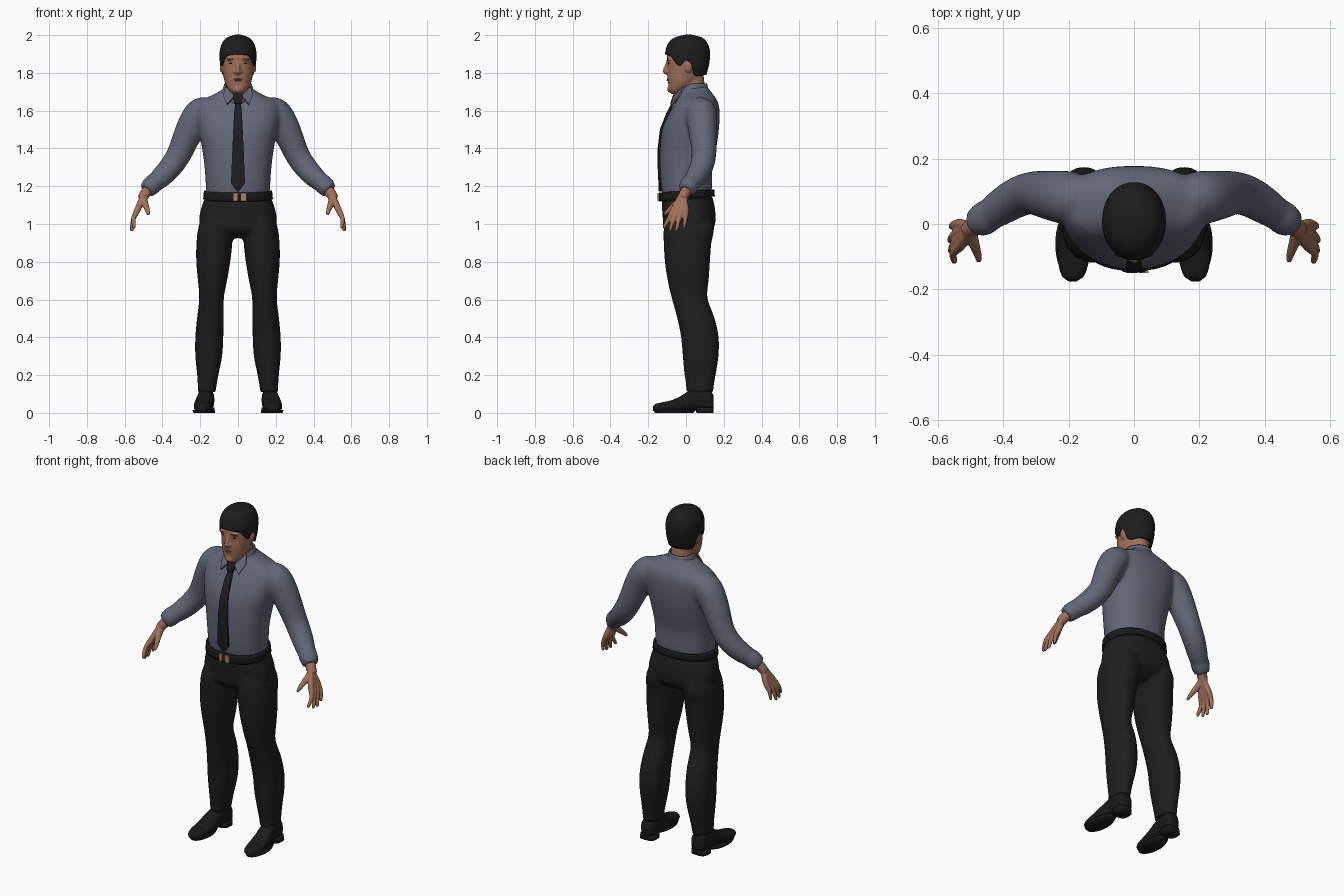
import bpy, bmesh, math
from mathutils import Vector, Matrix

if "Cube" in bpy.data.objects:
    bpy.data.objects.remove(bpy.data.objects["Cube"])


def material(name, rgb):
    m = bpy.data.materials.new(name)
    m.diffuse_color = (*rgb, 1)
    m.use_nodes = True
    m.node_tree.nodes["Principled BSDF"].inputs["Base Color"].default_value = m.diffuse_color
    return m


SHIRT = material("slate shirt", (0.125, 0.135, 0.185))
BLACK = material("black cloth", (0.013, 0.013, 0.013))
LEATHER = material("black leather", (0.010, 0.010, 0.011))
HAIR = material("black hair", (0.012, 0.012, 0.012))
SKIN = material("skin", (0.36, 0.165, 0.10))
LIP = material("lips", (0.24, 0.09, 0.06))
BRASS = material("buckle", (0.42, 0.22, 0.12))


def interp(rows, t):
    """Smooth lookup in rows whose first entry is the ascending key."""
    t = min(max(t, rows[0][0]), rows[-1][0])
    i = next(k for k in range(len(rows) - 1) if t <= rows[k + 1][0])
    a, b = rows[i], rows[i + 1]
    p, n = rows[max(i - 1, 0)], rows[min(i + 2, len(rows) - 1)]
    h = b[0] - a[0]
    u = (t - a[0]) / h
    out = []
    for k in range(1, len(a)):
        m0 = (b[k] - p[k]) / (b[0] - p[0]) * h
        m1 = (n[k] - a[k]) / (n[0] - a[0]) * h
        out.append((2*u**3 - 3*u**2 + 1) * a[k] + (u**3 - 2*u**2 + u) * m0
                   + (3*u**2 - 2*u**3) * b[k] + (u**3 - u**2) * m1)
    return out


def skin_rings(bm, rings, caps=True):
    vs = [[bm.verts.new(p) for p in r] for r in rings]
    n = len(vs[0])
    for a, b in zip(vs, vs[1:]):
        for j in range(n):
            bm.faces.new((a[j], a[(j+1) % n], b[(j+1) % n], b[j]))
    if caps:
        bm.faces.new(vs[0])
        bm.faces.new(vs[-1])


def loft(bm, rows, lo=None, hi=None, power=2.0, side=1, along_y=False,
         caps=True, steps=24, n=40, ease=False):
    """Rows: (height, front, back, centre x, half width). lo/hi may vary by facing."""
    lo = lo or (lambda f: rows[0][0])
    hi = hi or (lambda f: rows[-1][0])
    rings = []
    for s in range(steps + 1):
        u = math.sin(s / steps * math.pi / 2) if ease else s / steps
        ring = []
        for j in range(n):
            a = 2 * math.pi * j / n
            c, d = math.cos(a), math.sin(a)
            z = lo(-d) + (hi(-d) - lo(-d)) * u
            fr, bk, cx, rx = interp(rows, z)
            x = cx + rx * math.copysign(abs(c) ** (2 / power), c)
            y = (fr + bk) / 2 + (bk - fr) / 2 * math.copysign(abs(d) ** (2 / power), d)
            ring.append((side * x, z, y) if along_y else (side * x, y, z))
        rings.append(ring)
    skin_rings(bm, rings, caps)


def tube(bm, pts, side=1, n=20, sub=4):
    """Round limb through (x, y, z, radius) points."""
    rows = [(i, *p) for i, p in enumerate(pts)]
    total = (len(pts) - 1) * sub
    path = [interp(rows, i / sub) for i in range(total + 1)]
    rings = []
    for i, p in enumerate(path):
        t = Vector(path[min(i+1, total)][:3]) - Vector(path[max(i-1, 0)][:3])
        q = t.to_track_quat('Z', 'Y')
        ring = []
        for j in range(n):
            a = 2 * math.pi * j / n
            v = Vector(p[:3]) + q @ Vector((p[3] * math.cos(a), p[3] * math.sin(a), 0))
            ring.append((side * v.x, v.y, v.z))
        rings.append(ring)
    skin_rings(bm, rings)


def blob(bm, pos, size):
    bmesh.ops.create_uvsphere(bm, u_segments=20, v_segments=12, radius=1,
                              matrix=Matrix.Translation(pos) @ Matrix.Diagonal((*size, 1)))


def finish(name, bm, mat, voxel=0, smooth=0, thick=0, flat=False):
    bmesh.ops.recalc_face_normals(bm, faces=bm.faces)
    me = bpy.data.meshes.new(name)
    bm.to_mesh(me)
    bm.free()
    me.materials.append(mat)
    for p in me.polygons:
        p.use_smooth = not flat
    ob = bpy.data.objects.new(name, me)
    bpy.context.collection.objects.link(ob)
    if thick:
        m = ob.modifiers.new("Thickness", 'SOLIDIFY')
        m.thickness, m.offset = thick, 0
    if voxel:
        m = ob.modifiers.new("Fuse", 'REMESH')
        m.mode, m.voxel_size, m.use_smooth_shade = 'VOXEL', voxel, True
        m = ob.modifiers.new("Relax", 'SMOOTH')
        m.factor, m.iterations = 0.5, smooth
    return ob


# Shirt: torso and sleeves fused into one surface
bm = bmesh.new()
loft(bm, [(1.14, -.122, .13, 0, .165), (1.2, -.132, .138, 0, .17), (1.3, -.138, .14, 0, .177),
          (1.4, -.138, .16, 0, .19), (1.5, -.126, .174, 0, .21), (1.58, -.092, .178, 0, .225),
          (1.63, -.064, .174, 0, .22), (1.665, -.045, .16, 0, .185), (1.69, -.035, .14, 0, .115),
          (1.73, -.025, .11, 0, .065)], power=2.3)
for s in (1, -1):
    tube(bm, [(.15, .075, 1.60, .07), (.2, .08, 1.585, .082), (.25, .087, 1.51, .077),
              (.312, .095, 1.37, .066), (.36, .08, 1.298, .062), (.41, .05, 1.245, .056),
              (.45, .022, 1.212, .047)], s)
    tube(bm, [(.44, .03, 1.222, .05), (.46, .016, 1.202, .052), (.484, 0, 1.176, .044)], s)
finish("shirt", bm, SHIRT, .01, 6)

# Collar band and its two points
RING = [(1.62, -.066, .128, 0, .09), (1.70, -.045, .118, 0, .079), (1.75, -.03, .105, 0, .066)]
bm = bmesh.new()
top = lambda f: 1.742 - .065 * max(0, f) ** 2
loft(bm, RING, lambda f: top(f) - .04, top, caps=False, steps=4)
finish("collar", bm, SHIRT, thick=.008)
bm = bmesh.new()
for s in (1, -1):
    bm.faces.new([bm.verts.new((s * x, y, z)) for x, y, z in
                  ((.01, -.058, 1.685), (.066, -.012, 1.725), (.078, -.035, 1.68),
                   (.058, -.079, 1.632))])
finish("collar_points", bm, SHIRT, thick=.009, flat=True)

# Tie: knot and tapering blade
bm = bmesh.new()
rows = [(1.172, -.138, .003), (1.215, -.139, .036), (1.3, -.143, .033), (1.4, -.143, .029),
        (1.5, -.131, .024), (1.58, -.1, .02), (1.635, -.073, .015), (1.64, -.076, .02),
        (1.685, -.06, .027)]
strip = [[bm.verts.new((k * w, y + .003 * abs(k), z)) for k in (-1, 0, 1)] for z, y, w in rows]
for a, b in zip(strip, strip[1:]):
    for k in (0, 1):
        bm.faces.new((a[k], a[k+1], b[k+1], b[k]))
finish("tie", bm, BLACK, thick=.014, flat=True)

# Trousers: hips and legs fused
bm = bmesh.new()
loft(bm, [(.925, -.06, .08, 0, .06), (.97, -.115, .14, 0, .185), (1.02, -.122, .157, 0, .205),
          (1.09, -.127, .152, 0, .193), (1.15, -.126, .138, 0, .17)], power=2.3)
for s in (1, -1):
    loft(bm, [(.11, .0, .145, .165, .047), (.15, .0, .148, .163, .05), (.2, -.008, .157, .16, .056),
              (.3, -.017, .172, .155, .071), (.4, -.026, .173, .152, .074), (.5, -.046, .152, .146, .071),
              (.61, -.076, .113, .14, .065), (.7, -.097, .12, .135, .077), (.8, -.112, .127, .131, .09),
              (.9, -.118, .134, .125, .095), (.98, -.118, .15, .118, .092), (1.06, -.1, .13, .1, .08)],
         power=2.2, side=s)
finish("trousers", bm, BLACK, .01, 5)

# Belt, slightly higher at the back
bm = bmesh.new()
loft(bm, [(1.1, -.138, .15, 0, .182), (1.2, -.138, .143, 0, .172)],
     lambda f: 1.132 - .014 * f, lambda f: 1.175 - .008 * f, power=2.3, caps=False, steps=3)
finish("belt", bm, LEATHER, thick=.012)

# Buckle plates either side of the dark prong
bm = bmesh.new()
for x, w in ((-.013, .02), (.03, .028)):
    bmesh.ops.create_cube(bm, size=1, matrix=Matrix.Translation((x, -.146, 1.142))
                          @ Matrix.Diagonal((w, .008, .042, 1)))
finish("buckle", bm, BRASS, flat=True)

# Shoes: lofted from toe to heel, with sole and heel block
for s, label in ((1, "left"), (-1, "right")):
    bm = bmesh.new()
    loft(bm, [(-.176, .012, .034, .188, .012), (-.165, .008, .046, .187, .03), (-.13, .005, .055, .186, .044),
              (-.08, .005, .066, .184, .05), (-.03, .008, .088, .18, .049), (.02, .012, .118, .174, .044),
              (.08, .01, .13, .17, .043), (.13, .008, .12, .167, .04), (.146, .015, .09, .167, .025)],
         power=2.5, side=s, along_y=True)
    finish(label + "_shoe", bm, LEATHER)
    bm = bmesh.new()
    loft(bm, [(0, -.165, .04, .186, .05), (.014, -.172, .05, .186, .055)], side=s, steps=2)
    loft(bm, [(0, .055, .146, .172, .05), (.028, .05, .147, .17, .046)], side=s, steps=2, power=3)
    finish(label + "_sole", bm, LEATHER)

# Hands: palm, four fingers and thumb
for s, label in ((1, "left"), (-1, "right")):
    bm = bmesh.new()
    tube(bm, [(.465, .015, 1.195, .03), (.492, -.008, 1.16, .028), (.508, -.018, 1.135, .026)], s)
    for y0, y1, x1, z1 in ((-.066, -.113, .55, .976), (-.044, -.083, .56, .963),
                           (-.021, -.05, .563, .961), (0, -.008, .558, .978)):
        tube(bm, [(.503, -.014 + y0 * .2, 1.145, .017), (.532, y0, 1.075, .0165),
                  (.553, (y0 + y1) / 2, 1.03, .0125), (x1, y1, z1 + .012, .0095),
                  (x1 - .001, y1 - .002, z1, .005)], s, n=12)
    tube(bm, [(.5, -.015, 1.14, .02), (.493, -.05, 1.11, .018), (.48, -.088, 1.075, .013),
              (.474, -.114, 1.05, .008)], s, n=12)
    finish(label + "_hand", bm, SKIN, .004, 3)

# Head: skull, neck, nose, brow and ears fused
bm = bmesh.new()
loft(bm, [(1.688, -.076, -.03, 0, .025), (1.705, -.09, -.005, 0, .045), (1.74, -.094, .045, 0, .066),
          (1.78, -.099, .08, 0, .077), (1.83, -.099, .1, 0, .084), (1.88, -.102, .112, 0, .086),
          (1.93, -.092, .11, 0, .083), (1.965, -.06, .085, 0, .06), (1.985, -.02, .05, 0, .025)], power=2.15)
loft(bm, [(1.64, -.035, .105, 0, .07), (1.72, -.03, .1, 0, .06), (1.82, -.03, .09, 0, .058)])
tube(bm, [(0, -.094, 1.862, .009), (0, -.103, 1.835, .01), (0, -.111, 1.812, .013), (0, -.1, 1.797, .011)])
blob(bm, (0, -.086, 1.713), (.024, .013, .018))
for s in (1, -1):
    blob(bm, (s * .014, -.1, 1.806), (.01, .012, .009))
    blob(bm, (s * .035, -.088, 1.872), (.026, .014, .008))
    blob(bm, (s * .088, .012, 1.835), (.009, .021, .034))
finish("head", bm, SKIN, .005, 3)

# Eyes, brows and lips
bm = bmesh.new()
for s in (1, -1):
    blob(bm, (s * .034, -.089, 1.85), (.013, .006, .0045))
    blob(bm, (s * .037, -.094, 1.873), (.021, .008, .0035))
finish("eyes_and_brows", bm, HAIR)
bm = bmesh.new()
blob(bm, (0, -.094, 1.768), (.023, .008, .0045))
blob(bm, (0, -.093, 1.761), (.019, .009, .0045))
finish("lips", bm, LIP)

# Hair: cap whose lower edge follows the hairline
LINE = [(-1, 1.79), (-.4, 1.79), (-.15, 1.85), (.1, 1.866), (.3, 1.838), (.5, 1.85), (.72, 1.885), (1, 1.898)]
bm = bmesh.new()
loft(bm, [(1.78, -.1, .1, 0, .082), (1.83, -.102, .114, 0, .09), (1.88, -.106, .122, 0, .092),
          (1.92, -.103, .121, 0, .091), (1.96, -.086, .106, 0, .077), (1.984, -.055, .08, 0, .053),
          (1.997, -.005, .03, 0, .014)],
     lambda f: interp(LINE, f)[0], n=72, power=2.1, caps=False, ease=True)
bmesh.ops.holes_fill(bm, edges=[e for e in bm.edges if e.is_boundary and
                                min(v.co.z for v in e.verts) > 1.99], sides=0)
finish("hair", bm, HAIR, thick=.01)
